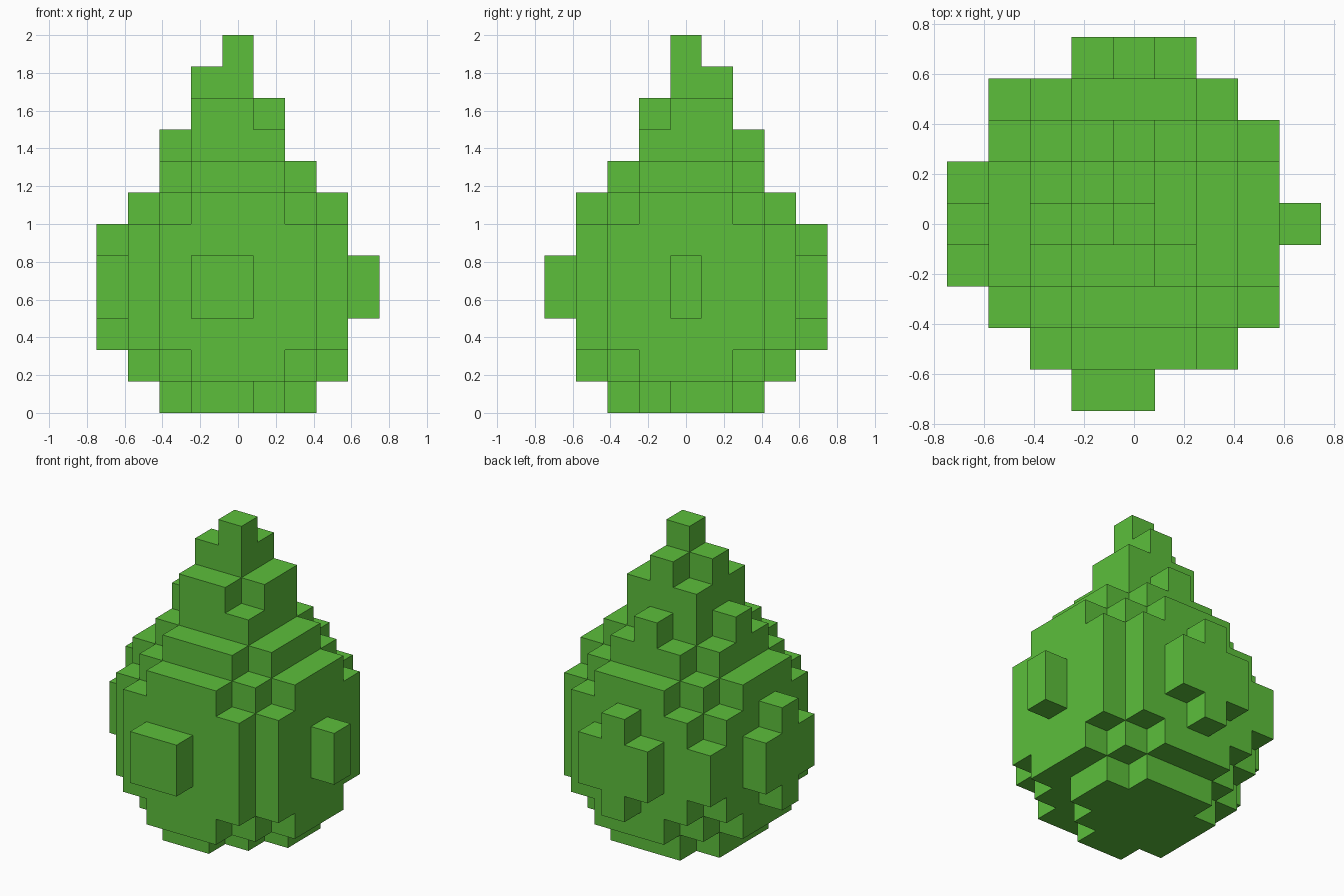
import bpy
import bmesh
from math import radians
from mathutils import Vector

if "Cube" in bpy.data.objects:
    bpy.data.objects.remove(bpy.data.objects["Cube"], do_unlink=True)

SIZE = 1 / 6  # edge of one block

leaf = bpy.data.materials.new("leaf_green")
leaf.use_nodes = True
colour = (0.107, 0.521, 0.044, 1)
leaf.diffuse_color = colour
leaf.node_tree.nodes["Principled BSDF"].inputs["Base Color"].default_value = colour


def disc(reach, diagonal, levels):
    """Square slab of blocks with its corners clipped."""
    span = range(-reach, reach + 1)
    return {(x, y, z) for x in span for y in span for z in levels
            if abs(x) + abs(y) <= diagonal}


def box(xs, ys, zs):
    return {(x, y, z) for x in xs for y in ys for z in zs}


mid = (3, 4)        # tallest levels of the bulb
tall = range(2, 6)
side = (-1, 0, 1)

parts = {
    # Clipped foot
    "base": disc(2, 3, [0]) - {(2, -1, 0), (1, -2, 0)},
    # Round bulb with one filled corner
    "bulb": disc(3, 4, [1, 6]) | disc(3, 5, tall) | box([-3], [3], mid),
    # Raised patches on the four sides
    "front_patch": box([-1, 0], [-4], mid),
    "left_patch": box([4], [0], mid),
    "back_patch": box(side, [4], mid) | box([0], [4], tall),
    "right_patch": box([-4], side, mid) | box([-4], [0], tall),
    # Tapering top
    "shoulder": disc(2, 3, [7]),
    "neck": disc(1, 2, [8, 9]) - {(1, -1, 9)} | {(0, 2, 8), (-2, 0, 8)},
    "tip": {(0, 0, 10), (-1, 0, 10), (0, 1, 10), (0, 0, 11)},
}
solid = set().union(*parts.values())


def build(name, cells):
    """Skin only the exposed sides of the blocks, then merge flat areas."""
    bm = bmesh.new()
    for cell in sorted(cells):
        centre = Vector(cell) + Vector((0, 0, 0.5))
        for axis in range(3):
            for sign in (-1, 1):
                normal = Vector((0, 0, 0))
                normal[axis] = sign
                if tuple(int(a + b) for a, b in zip(cell, normal)) in solid:
                    continue
                u = Vector((0, 0, 0))
                u[(axis + 1) % 3] = 0.5
                v = normal.cross(u)
                corners = (-u - v, u - v, u + v, -u + v)
                bm.faces.new([bm.verts.new((centre + normal / 2 + c) * SIZE)
                              for c in corners])
    bmesh.ops.remove_doubles(bm, verts=bm.verts[:], dist=SIZE / 100)
    bmesh.ops.dissolve_limit(bm, angle_limit=radians(1),
                             verts=bm.verts[:], edges=bm.edges[:])
    mesh = bpy.data.meshes.new(name)
    bm.to_mesh(mesh)
    bm.free()
    mesh.materials.append(leaf)
    bpy.context.collection.objects.link(bpy.data.objects.new(name, mesh))


for part_name, part_cells in parts.items():
    build(part_name, part_cells)
